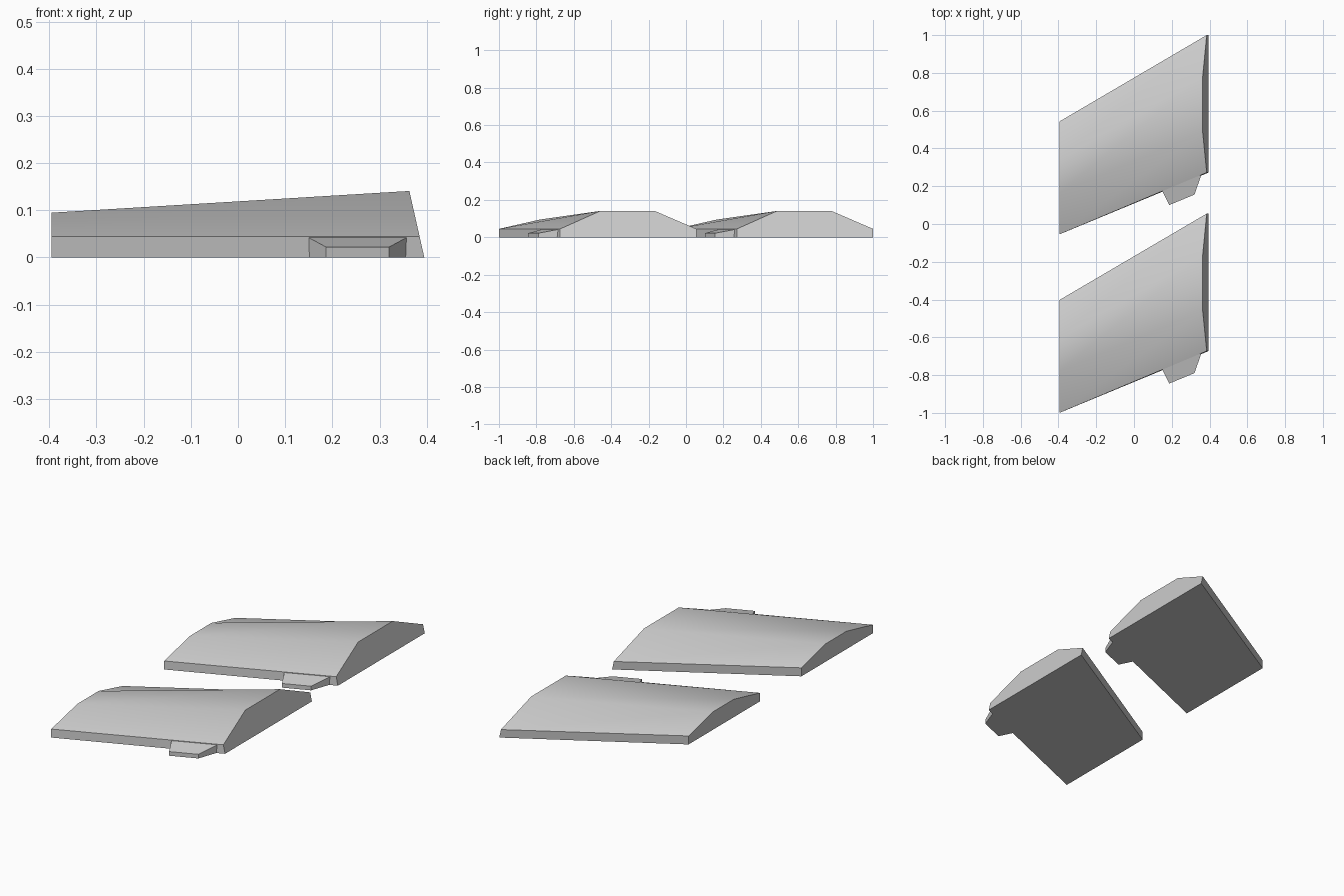
import bpy
import bmesh
import math

cube = bpy.data.objects.get("Cube")
if cube:
    bpy.data.objects.remove(cube, do_unlink=True)

grey = bpy.data.materials.new("light_grey")
grey.use_nodes = True
grey.diffuse_color = (0.6, 0.6, 0.6, 1)
grey.node_tree.nodes["Principled BSDF"].inputs["Base Color"].default_value = (0.6, 0.6, 0.6, 1)

HALF_SPACING = 0.4725
LIP = 0.045          # height of the vertical rim


def loft(name, start, end, y_offset):
    """Bridge two matching closed outlines and cap both ends."""
    bm = bmesh.new()
    a = [bm.verts.new(p) for p in start]
    b = [bm.verts.new(p) for p in end]
    n = len(a)
    for i in range(n):
        j = (i + 1) % n
        bm.faces.new((a[i], a[j], b[j], b[i]))
    bm.faces.new(a)
    bm.faces.new(b)
    bmesh.ops.recalc_face_normals(bm, faces=bm.faces)
    mesh = bpy.data.meshes.new(name)
    bm.to_mesh(mesh)
    bm.free()
    mesh.materials.append(grey)
    obj = bpy.data.objects.new(name, mesh)
    obj.location.y = y_offset
    bpy.context.collection.objects.link(obj)
    bpy.ops.object.select_all(action='DESELECT')
    obj.select_set(True)
    bpy.context.view_layer.objects.active = obj
    bpy.ops.object.shade_smooth_by_angle(angle=math.radians(30))
    return obj


def section(x, lean, front, ridge_front, ridge_back, back, height):
    """Flat-topped cross-section; lean tips the end face inward with height."""
    outline = [(front, 0), (front, LIP), (ridge_front, height),
               (ridge_back, height), (back, LIP), (back, 0)]
    return [(x - lean * z, y, z) for y, z in outline]


def tab_edge(left, right, height):
    """Upright rectangle between two plan points."""
    return [(*left, 0), (*right, 0), (*right, height), (*left, height)]


for place, offset in (("front", -HALF_SPACING), ("rear", HALF_SPACING)):
    # Swept, tapering panel
    loft(place + "_panel",
         section(-0.395, 0, -0.5275, -0.307, -0.13, 0.07, 0.095),
         section(0.395, 0.225, -0.2, 0.015, 0.305, 0.5275, 0.141),
         offset)
    # Small sloping tab on the leading edge
    loft(place + "_tab",
         tab_edge((0.15, -0.298), (0.357, -0.212), 0.042),
         tab_edge((0.187, -0.372), (0.32, -0.317), 0.022),
         offset)
